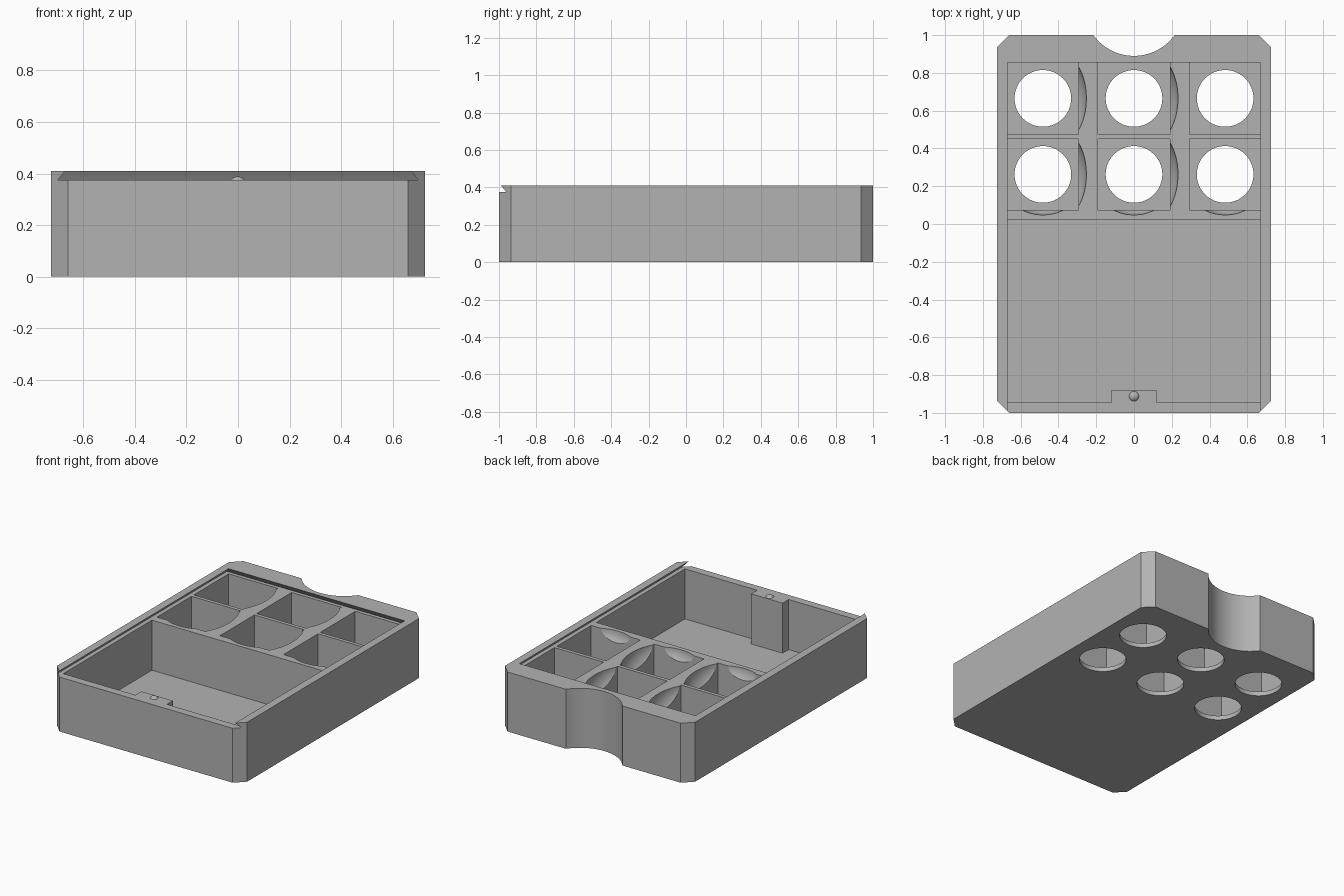
import bpy, bmesh, math
from mathutils import Matrix, Vector

cube = bpy.data.objects.get("Cube")
if cube:
    bpy.data.objects.remove(cube, do_unlink=True)

# Material
grey = bpy.data.materials.new("light grey plastic")
grey.use_nodes = True
COLOUR = (0.45, 0.45, 0.45, 1)
grey.diffuse_color = COLOUR
grey.node_tree.nodes["Principled BSDF"].inputs["Base Color"].default_value = COLOUR

HEIGHT, LEDGE, FLOOR = 0.41, 0.375, 0.03
INNER, DIV_IN, DIV_OUT = 0.67, 0.19, 0.295
ROWS = ((0.075, 0.45), (0.475, 0.855))
COLUMNS = ((-INNER, -DIV_OUT), (-DIV_IN, DIV_IN), (DIV_OUT, INNER))


def make_object(name, bm):
    bmesh.ops.recalc_face_normals(bm, faces=bm.faces)
    mesh = bpy.data.meshes.new(name)
    bm.to_mesh(mesh)
    bm.free()
    mesh.materials.append(grey)
    obj = bpy.data.objects.new(name, mesh)
    bpy.context.collection.objects.link(obj)
    return obj


def prism(name, base, z0, z1, top=None):
    """Closed solid between a base outline and an equal or tapered top outline."""
    bm = bmesh.new()
    low = [bm.verts.new((x, y, z0)) for x, y in base]
    high = [bm.verts.new((x, y, z1)) for x, y in (top or base)]
    bm.faces.new(low)
    bm.faces.new(high)
    for i in range(len(low)):
        j = (i + 1) % len(low)
        bm.faces.new((low[i], low[j], high[j], high[i]))
    return make_object(name, bm)


def rect(x0, x1, y0, y1):
    return [(x0, y0), (x1, y0), (x1, y1), (x0, y1)]


def circle(x, y, r, n=64):
    return [(x + r * math.cos(math.tau * i / n), y + r * math.sin(math.tau * i / n))
            for i in range(n)]


def scoop(x, y, angle, half, depth, drop):
    """Ellipsoid cap that hollows the top edge of a wall."""
    back = 0.1
    reach = back + depth
    k = math.sqrt(1 - (back / reach) ** 2)
    bm = bmesh.new()
    bmesh.ops.create_uvsphere(bm, u_segments=64, v_segments=32, radius=1)
    bmesh.ops.scale(bm, vec=(reach, half / k, drop / k), verts=bm.verts)
    bmesh.ops.translate(bm, vec=(-back, 0, 0), verts=bm.verts)
    bmesh.ops.bisect_plane(bm, geom=bm.verts[:] + bm.edges[:] + bm.faces[:],
                           plane_co=(-0.003, 0, 0), plane_no=(1, 0, 0), clear_inner=True)
    bmesh.ops.holes_fill(bm, edges=[e for e in bm.edges if e.is_boundary])
    bm.transform(Matrix.Translation(Vector((x, y, LEDGE + 0.001))) @ Matrix.Rotation(angle, 4, 'Z'))
    return make_object("scoop_cutter", bm)


# Tray body with chamfered corners
W, C = 0.725, 0.065
outline = [(-W + C, -1), (W - C, -1), (W, C - 1), (W, 1 - C),
           (W - C, 1), (C - W, 1), (-W, 1 - C), (-W, C - 1)]
tray = prism("tray_body", outline, 0, HEIGHT)

# Dovetail lid slot, open at the front
cutters = [prism("lid_slot_cutter", rect(-0.7, 0.7, -1.1, 0.88), LEDGE, HEIGHT + 0.001,
                 rect(-INNER, INNER, -1.1, 0.855))]

# Thumb notch at the back
cutters.append(prism("thumb_notch_cutter", circle(0, 1.155, 0.265, 96), -0.1, 0.6))

# Large bin, its outline leaving the latch tab standing
bin_outline = [(-INNER, -0.945), (-0.12, -0.945), (-0.12, -0.88), (0.12, -0.88),
               (0.12, -0.945), (INNER, -0.945), (INNER, 0.02), (-INNER, 0.02)]
cutters.append(prism("bin_cutter", bin_outline, FLOOR, 0.39))

# Six small cells, each with a round hole in the floor
for y0, y1 in ROWS:
    for x0, x1 in COLUMNS:
        cutters.append(prism("cell_cutter", rect(x0, x1, y0, y1), FLOOR, 0.39))
        cx = (x0 + x1) / 2
        cutters.append(prism("hole_cutter", circle(cx, (y0 + y1) / 2, 0.15), -0.1, 0.1))

# Finger scoops in both sides of the dividers and in the bin wall
for y0, y1 in ROWS:
    cy = (y0 + y1) / 2
    for side in (-1, 1):
        outward = 0 if side > 0 else math.pi
        cutters.append(scoop(side * DIV_IN, cy, outward, 0.17, 0.043, 0.1))
        cutters.append(scoop(side * DIV_OUT, cy, outward + math.pi, 0.17, 0.043, 0.1))
for x0, x1 in COLUMNS:
    cutters.append(scoop((x0 + x1) / 2, ROWS[0][0], -math.pi / 2, 0.11, 0.027, 0.07))

# Cut everything out of the body, then drop the cutters
for cutter in cutters:
    cutter.hide_render = True
    mod = tray.modifiers.new("cut", 'BOOLEAN')
    mod.operation = 'DIFFERENCE'
    mod.solver = 'EXACT'
    mod.object = cutter
bpy.context.view_layer.update()
graph = bpy.context.evaluated_depsgraph_get()
finished = bpy.data.meshes.new_from_object(tray.evaluated_get(graph))
tray.modifiers.clear()
tray.data = finished
for cutter in cutters:
    bpy.data.objects.remove(cutter, do_unlink=True)

# Latch bump on the tab
bm = bmesh.new()
bmesh.ops.create_uvsphere(bm, u_segments=32, v_segments=16, radius=0.031)
bmesh.ops.translate(bm, vec=(0, -0.912, 0.358), verts=bm.verts)
bump = make_object("latch_bump", bm)

# Smooth curved faces, keep edges crisp
bpy.ops.object.select_all(action='DESELECT')
for obj in (tray, bump):
    obj.select_set(True)
bpy.context.view_layer.objects.active = tray
bpy.ops.object.shade_smooth_by_angle(angle=math.radians(25))
